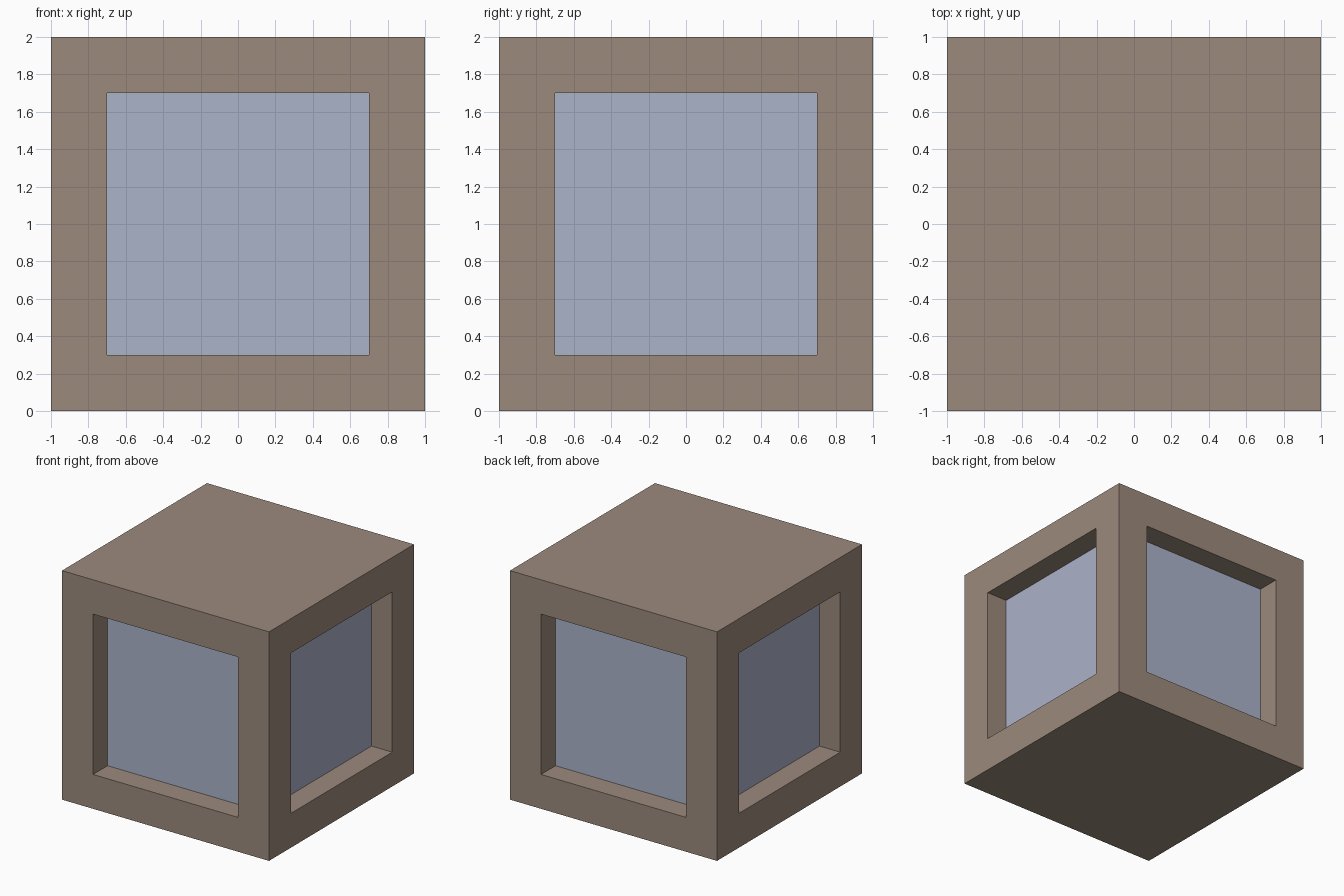
import bpy
import bmesh

if "Cube" in bpy.data.objects:
    bpy.data.objects.remove(bpy.data.objects["Cube"])

SIZE = 2.0      # outer cube
BORDER = 0.3    # frame width around each window
DEPTH = 0.2     # window recess


def make_material(name, color):
    mat = bpy.data.materials.new(name)
    mat.diffuse_color = (*color, 1.0)
    mat.use_nodes = True
    mat.node_tree.nodes["Principled BSDF"].inputs["Base Color"].default_value = mat.diffuse_color
    return mat


frame_brown = make_material("frame brown", (0.332, 0.254, 0.205))
pane_blue = make_material("pane blue", (0.407, 0.451, 0.584))

bm = bmesh.new()

# Outer block, standing on the ground
bmesh.ops.create_cube(bm, size=SIZE)
bmesh.ops.translate(bm, verts=bm.verts, vec=(0, 0, SIZE / 2))

# Recessed square window on each of the four sides
bm.normal_update()
windows = [f for f in bm.faces if abs(f.normal.z) < 0.5]
bmesh.ops.inset_individual(bm, faces=windows, thickness=BORDER, use_even_offset=True)
bm.normal_update()
for pane in windows:
    inward = -pane.normal * DEPTH
    pane = bmesh.ops.extrude_discrete_faces(bm, faces=[pane])["faces"][0]
    bmesh.ops.translate(bm, verts=pane.verts, vec=inward)
    pane.material_index = 1

bmesh.ops.recalc_face_normals(bm, faces=bm.faces)

mesh = bpy.data.meshes.new("windowed_block")
bm.to_mesh(mesh)
bm.free()
mesh.materials.append(frame_brown)
mesh.materials.append(pane_blue)
bpy.context.collection.objects.link(bpy.data.objects.new("windowed_block", mesh))
